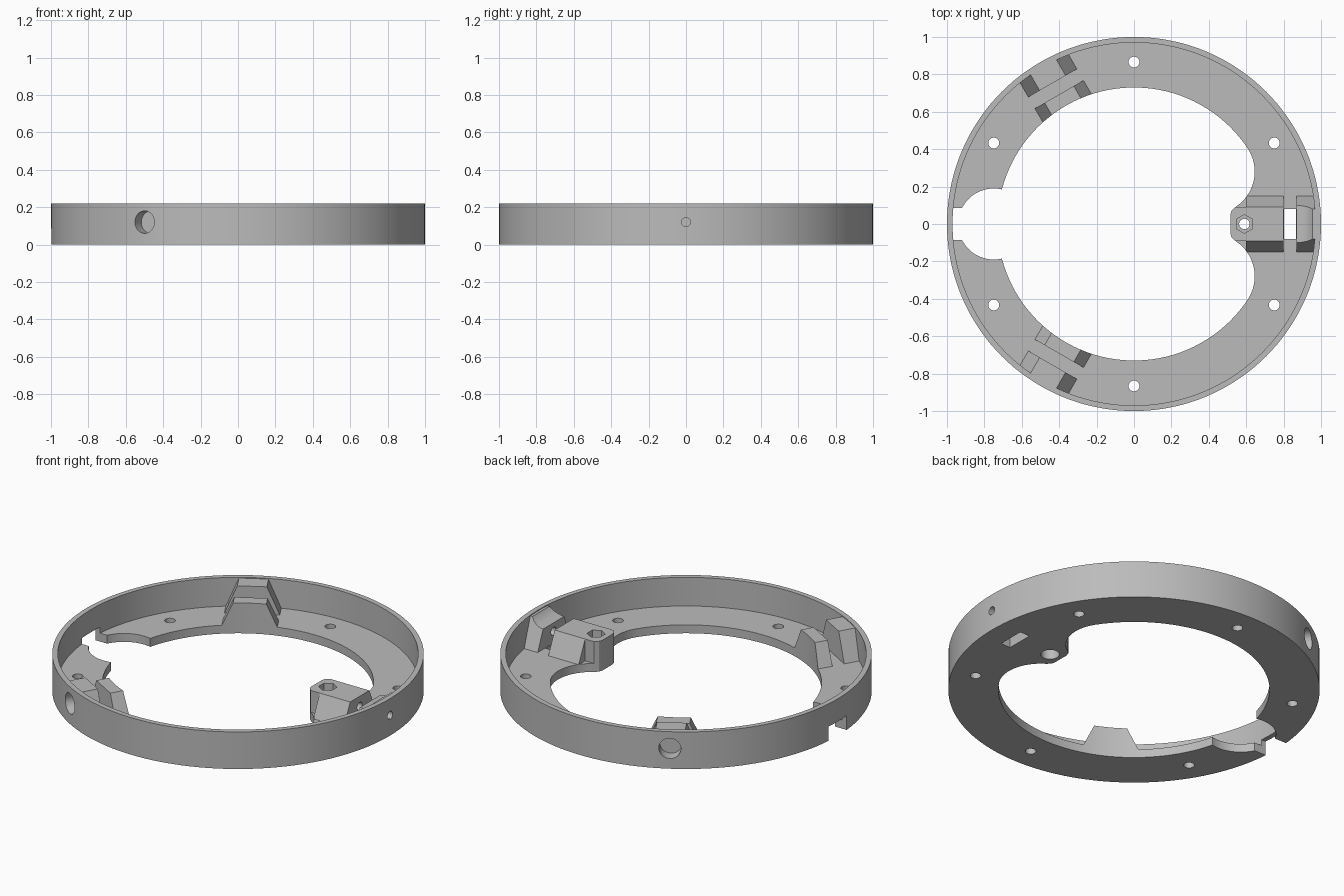
import bpy, bmesh, math
from mathutils import Matrix

cube = bpy.data.objects.get("Cube")
if cube:
    bpy.data.objects.remove(cube, do_unlink=True)

grey = bpy.data.materials.new("plain_grey")
grey.use_nodes = True
grey.diffuse_color = (0.5, 0.5, 0.5, 1)
grey.node_tree.nodes["Principled BSDF"].inputs["Base Color"].default_value = (0.5, 0.5, 0.5, 1)


def arc(cx, cy, r, start, end, n):
    """Points along an arc, both ends included (degrees)."""
    angles = [math.radians(start + (end - start) * i / n) for i in range(n + 1)]
    return [(cx + r * math.cos(a), cy + r * math.sin(a)) for a in angles]


def circle(r, n, cx=0, cy=0, turn=0):
    return arc(cx, cy, r, turn, turn + 360, n)[:-1]


def prism(name, points, low, high, frame=Matrix()):
    """Extrude a closed outline from low to high along the frame's own z."""
    bm = bmesh.new()
    face = bm.faces.new([bm.verts.new((x, y, low)) for x, y in points])
    made = bmesh.ops.extrude_face_region(bm, geom=[face])["geom"]
    top = [v for v in made if isinstance(v, bmesh.types.BMVert)]
    bmesh.ops.translate(bm, vec=(0, 0, high - low), verts=top)
    bm.transform(frame)
    bmesh.ops.recalc_face_normals(bm, faces=bm.faces)
    mesh = bpy.data.meshes.new(name)
    bm.to_mesh(mesh)
    bm.free()
    mesh.materials.append(grey)
    obj = bpy.data.objects.new(name, mesh)
    bpy.context.collection.objects.link(obj)
    return obj


def combine(target, tool, operation):
    """Apply a boolean and throw the tool away."""
    mod = target.modifiers.new("combine", "BOOLEAN")
    mod.operation, mod.solver, mod.object = operation, "EXACT", tool
    bpy.context.view_layer.objects.active = target
    bpy.ops.object.modifier_apply(modifier=mod.name)
    bpy.data.objects.remove(tool, do_unlink=True)


def cut(points, low, high, frame=Matrix()):
    combine(ring, prism("cutter", points, low, high, frame), "DIFFERENCE")


def add(points, low, high, frame=Matrix()):
    combine(ring, prism("addition", points, low, high, frame), "UNION")


def box(x0, x1, half):
    return [(x0, -half), (x1, -half), (x1, half), (x0, half)]


def wedge(foot, head, top):
    """Sloping-sided block section, rooted inside the floor."""
    return [(-foot, 0.01), (foot, 0.01), (foot, 0.05), (head, top), (-head, top), (-foot, 0.05)]


HEIGHT, FLOOR, BORE, SCREW_Z = 0.22, 0.05, 0.73, 0.12
# Frames: section across the radius extruded outward, and section along it
OUTWARD = Matrix(((0, 0, 1, 0), (1, 0, 0, 0), (0, 1, 0, 0), (0, 0, 0, 1)))
SIDEWAYS = Matrix(((1, 0, 0, 0), (0, 0, -1, 0), (0, 1, 0, 0), (0, 0, 0, 1)))

# Ring: outer wall with a flat floor
ring = prism("mounting_ring", circle(1, 144), 0, HEIGHT)
cut(circle(0.97, 144), FLOOR, 0.5)

# Clamp blocks on the floor, with a scooped block against the wall
turns = [Matrix.Rotation(math.radians(a), 4, "Z") for a in (0, 120, 240)]
for i, turn in enumerate(turns):
    add(wedge(0.15, 0.09, 0.18), 0.6 if i == 0 else 0.7, 0.8, turn @ OUTWARD)
    add(wedge(0.15, 0.08, 0.215), 0.87, 0.98, turn @ OUTWARD)
    cut(circle(0.1, 32, 0.87, 0.27), -0.12, 0.12, turn @ SIDEWAYS)

# Long lug reaching into the opening
add(box(0.5, 0.79, 0.09), 0.01, 0.18)

# Central opening, shaped around the lug
cx, cy = 0.42, 0.28
r = BORE - math.hypot(cx, cy)
a = math.degrees(math.atan2(cy, cx))
b = math.degrees(math.asin((cy - 0.09) / r))
opening = arc(0, 0, BORE, a, 360 - a, 96)
opening += arc(cx, -cy, r, -a, b, 20)[1:]
opening += [(0.522, -0.072), (0.515, -0.05), (0.515, 0.05), (0.522, 0.072)]
opening += arc(cx, cy, r, -b, a, 20)[:-1]
cut(opening, -0.1, 0.5)

# Floor slots, radial screw holes and their counterbores
for i, turn in enumerate(turns):
    cut(box(0.803, 0.867, 0.08), -0.1, 0.1, turn)
    cut(circle(0.024, 20, 0, SCREW_Z), 0.65, 1.1, turn @ OUTWARD)
    cut(circle(0.06, 32, 0, SCREW_Z), 0.93, 1.1, turn @ OUTWARD)

# Floor screw holes
for k in range(6):
    angle = math.radians(30 + 60 * k)
    cut(circle(0.029, 24, 0.866 * math.cos(angle), 0.866 * math.sin(angle)), -0.1, 0.1)

# Lug bolt hole: hexagonal pocket above, round recess below
cut(circle(0.028, 24, 0.59), -0.1, 0.5)
cut(circle(0.05, 6, 0.59, 0, 30), 0.13, 0.5)
cut(circle(0.05, 32, 0.59), -0.1, 0.06)

# Cable notch through the floor and the foot of the wall
cut(circle(0.19, 48, -0.75), -0.1, 0.09)
cut(box(-1.1, -0.88, 0.085), -0.1, 0.085)

# Smooth curved faces, crisp edges
for obj in bpy.context.selected_objects:
    obj.select_set(False)
ring.select_set(True)
bpy.context.view_layer.objects.active = ring
bpy.ops.object.shade_smooth_by_angle(angle=math.radians(25))
